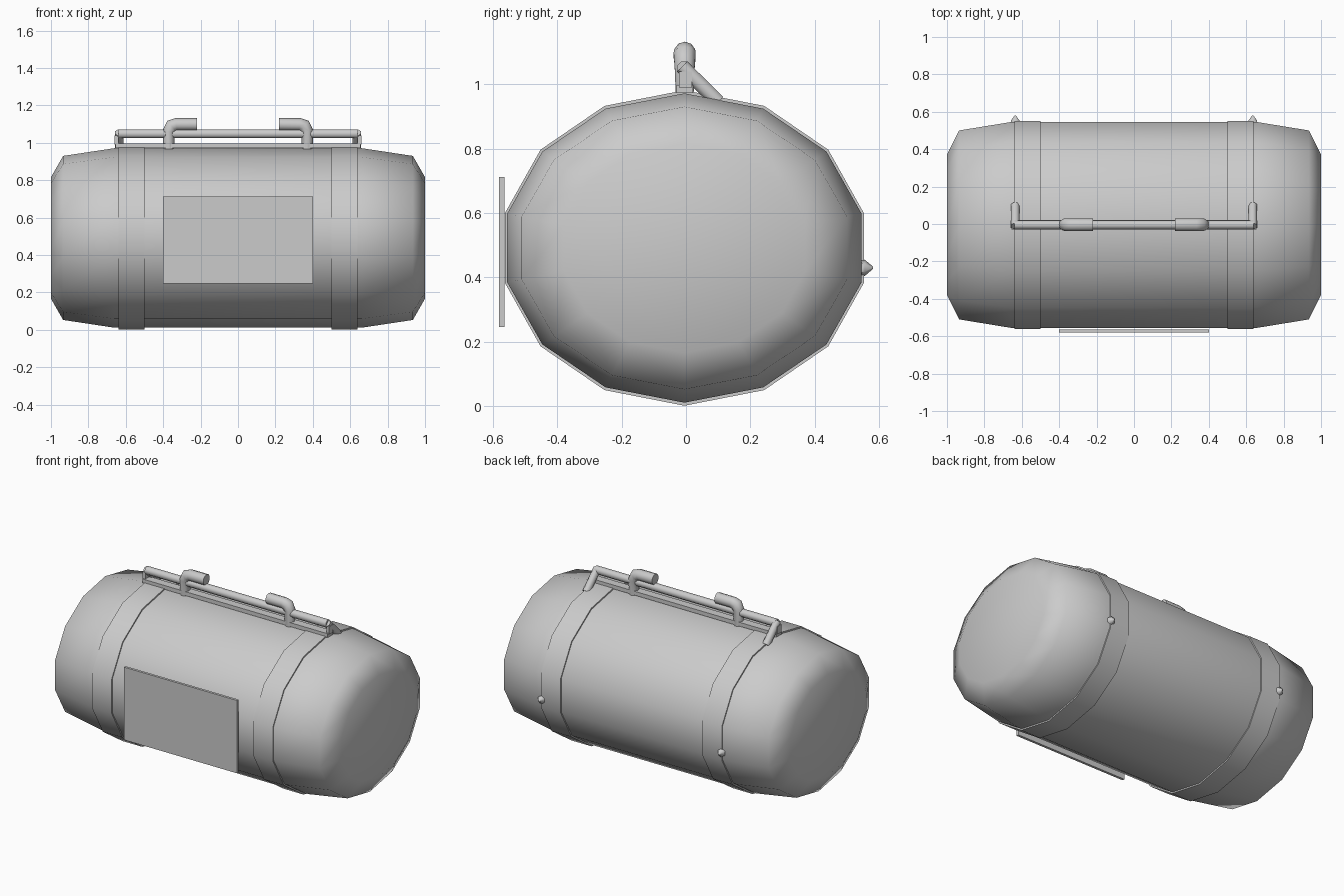
import bpy, bmesh, math
from mathutils import Vector

if "Cube" in bpy.data.objects:
    bpy.data.objects.remove(bpy.data.objects["Cube"])

SIDES = 14
CY, CZ = -0.005, 0.4915   # barrel axis


def finish(name, bm, angle=60):
    bmesh.ops.recalc_face_normals(bm, faces=bm.faces)
    me = bpy.data.meshes.new(name)
    bm.to_mesh(me)
    bm.free()
    ob = bpy.data.objects.new(name, me)
    bpy.context.collection.objects.link(ob)
    bpy.ops.object.select_all(action='DESELECT')
    ob.select_set(True)
    bpy.context.view_layer.objects.active = ob
    bpy.ops.object.shade_smooth_by_angle(angle=math.radians(angle))
    return ob


def lathe(name, profile, closed=False, angle=60):
    """Oval rings along x from (x, radius_y, radius_z)."""
    bm = bmesh.new()
    rings = []
    for x, ry, rz in profile:
        rings.append([bm.verts.new((x, CY + ry * math.sin(i * math.tau / SIDES),
                                    CZ + rz * math.cos(i * math.tau / SIDES)))
                      for i in range(SIDES)])
    pairs = list(zip(rings, rings[1:]))
    if closed:
        pairs.append((rings[-1], rings[0]))
    for a, b in pairs:
        for i in range(SIDES):
            j = (i + 1) % SIDES
            bm.faces.new((a[i], a[j], b[j], b[i]))
    if not closed:
        bm.faces.new(rings[0])
        bm.faces.new(rings[-1])
    return finish(name, bm, angle)


def tube(name, points, radii, sides=8):
    """Capped tube through points, bending in one plane."""
    bm = bmesh.new()
    pts = [Vector(p) for p in points]
    dirs = [(b - a).normalized() for a, b in zip(pts, pts[1:])]
    side = dirs[0].cross(dirs[-1])
    if side.length < 1e-4:
        side = dirs[0].cross(Vector((0, 0, 1)))
    side.normalize()
    rings = []
    for k, p in enumerate(pts):
        t = (dirs[max(k - 1, 0)] + dirs[min(k, len(dirs) - 1)]).normalized()
        up = side.cross(t)
        rings.append([bm.verts.new(p + radii[k] * (side * math.cos(a) + up * math.sin(a)))
                      for a in (math.tau * (i + 0.5) / sides for i in range(sides))])
    for a, b in zip(rings, rings[1:]):
        for i in range(sides):
            j = (i + 1) % sides
            bm.faces.new((a[i], a[j], b[j], b[i]))
    bm.faces.new(rings[0])
    bm.faces.new(rings[-1])
    return finish(name, bm, 50)


def box(name, lo, hi):
    bm = bmesh.new()
    bmesh.ops.create_cube(bm, size=1)
    for v in bm.verts:
        v.co = [(l + h) / 2 + c * (h - l) for l, h, c in zip(lo, hi, v.co)]
    return finish(name, bm, 30)


# Barrel with tapered, rounded ends
half = [(0.66, 0.564, 0.480), (0.935, 0.518, 0.4385), (1.0, 0.385, 0.325)]
lathe("barrel_body", [(-x, a, b) for x, a, b in reversed(half)] + half)

# Label plate on the front
box("front_plate", (-0.4, -0.58, 0.247), (0.4, -0.564, 0.712))

# Carrying bar and the rail beneath it
tube("carry_bar", [(-0.64, -0.005, 1.048), (0.64, -0.005, 1.048)], [0.025] * 2)
box("top_rail", (-0.655, -0.03, 0.972), (0.655, 0.022, 0.997))

for s, tag in ((-1, "left"), (1, "right")):
    # Band around the barrel
    lathe("strap_" + tag, [(s * 0.5, 0.571, 0.4895), (s * 0.64, 0.571, 0.4895),
                           (s * 0.64, 0.555, 0.474), (s * 0.5, 0.555, 0.474)],
          closed=True, angle=40)
    # Slanted arm from bar end down to the band
    tube("bar_arm_" + tag, [(s * 0.635, -0.012, 1.055), (s * 0.635, 0.1, 0.945)],
         [0.024] * 2)
    # Stub joining bar end to rail
    box("bar_end_" + tag, (min(s * 0.64, s * 0.66), -0.022, 0.99),
        (max(s * 0.64, s * 0.66), 0.018, 1.04))
    # Curved hook over the bar
    tube("bar_hook_" + tag,
         [(s * 0.37, -0.004, 0.965), (s * 0.37, -0.004, 1.06), (s * 0.355, -0.004, 1.09),
          (s * 0.33, -0.004, 1.098), (s * 0.22, -0.004, 1.098)],
         [0.029, 0.033, 0.036, 0.034, 0.034], 10)
    # Pointed stud on the back
    tube("back_stud_" + tag, [(s * 0.635, 0.54, 0.43), (s * 0.635, 0.555, 0.43),
                              (s * 0.635, 0.58, 0.43)], [0.026, 0.025, 0.004], 6)
